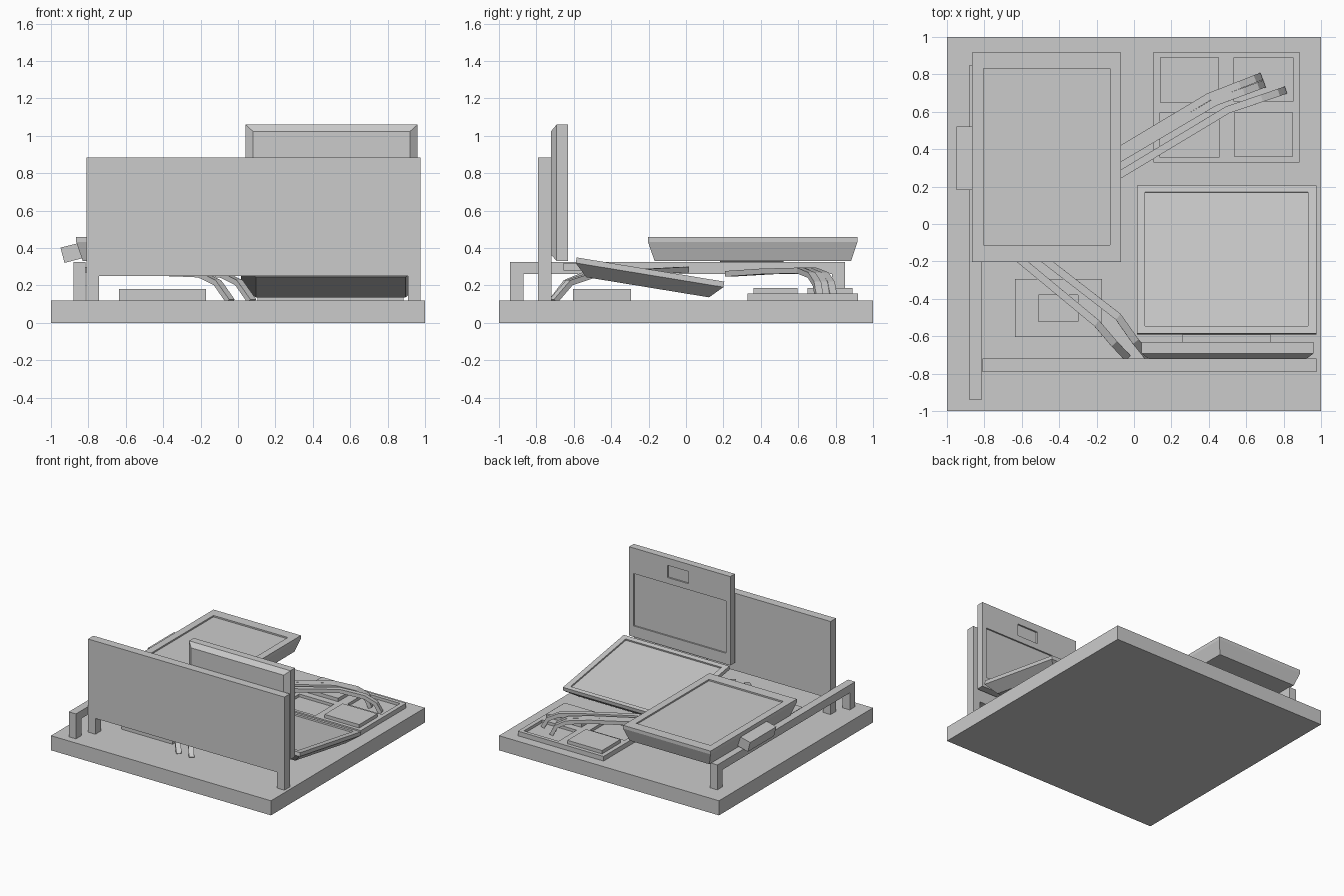
import bpy, bmesh, math
from mathutils import Vector, Matrix

if "Cube" in bpy.data.objects:
    bpy.data.objects.remove(bpy.data.objects["Cube"])


def finish(name, bm, matrix=Matrix()):
    bmesh.ops.recalc_face_normals(bm, faces=bm.faces)
    mesh = bpy.data.meshes.new(name)
    bm.to_mesh(mesh)
    bm.free()
    ob = bpy.data.objects.new(name, mesh)
    ob.matrix_world = matrix
    bpy.context.collection.objects.link(ob)
    return ob


def loft(name, rings, matrix=Matrix()):
    """Skin a list of equally sized point rings and cap both ends."""
    bm = bmesh.new()
    loops = [[bm.verts.new(p) for p in r] for r in rings]
    n = len(loops[0])
    for a, b in zip(loops, loops[1:]):
        for i in range(n):
            j = (i + 1) % n
            bm.faces.new((a[i], a[j], b[j], b[i]))
    bm.faces.new(loops[0])
    bm.faces.new(loops[-1])
    return finish(name, bm, matrix)


def rect(x0, x1, y0, y1, z):
    return [(x0, y0, z), (x1, y0, z), (x1, y1, z), (x0, y1, z)]


def box(name, x, y, z, matrix=Matrix()):
    return loft(name, [rect(*x, *y, z[0]), rect(*x, *y, z[1])], matrix)


def cut(ob, x, y, z):
    cutter = box(ob.name + "_cutter", x, y, z)
    cutter.hide_render = True
    cutter.hide_set(True)
    mod = ob.modifiers.new("recess", "BOOLEAN")
    mod.object = cutter
    mod.solver = "EXACT"


def arch(a0, a1, z_under, z_top, leg):
    """Outline of a beam standing on two legs."""
    return [(a0, .12), (a0, z_top), (a1, z_top), (a1, .12), (a1 - leg, .12),
            (a1 - leg, z_under), (a0 + leg, z_under), (a0 + leg, .12)]


def panel(name, w, d, h, rim, taper, inset, depth, matrix):
    """Shallow case: tapered underside, straight rim, sunken top. Top is at local z = 0."""
    w, d = w / 2, d / 2
    tx, ty = taper
    return loft(name, [rect(-w + tx, w - tx, -d + ty, d - ty, -h),
                       rect(-w, w, -d, d, -rim), rect(-w, w, -d, d, 0),
                       rect(*inset, 0), rect(*inset, -depth)], matrix)


def cable(name, pts, width=.04, thick=.03):
    pts = [Vector(p) for p in pts]
    rings = []
    for i, p in enumerate(pts):
        t = (pts[min(i + 1, len(pts) - 1)] - pts[max(i - 1, 0)]).normalized()
        side = Vector((-t.y, t.x, 0)).normalized()
        up = t.cross(side) * (thick / 2)
        side *= width / 2
        rings.append([p - side - up, p + side - up, p + side + up, p - side + up])
    loft(name, rings)


# Base slab
box("base", (-1, 1), (-1, 1), (0, .12))

# Standing wall and side rail
loft("front_wall", [[(a, y, z) for a, z in arch(-.81, .975, .25, .885, .067)] for y in (-.79, -.72)])
loft("side_rail", [[(x, a, z) for a, z in arch(-.94, .85, .26, .325, .07)] for x in (-.88, -.815)])

# Flat tray with its handle
panel("flat_panel", .795, 1.12, .13, .027, (.035, .035), (-.338, .338, -.47, .475), .012,
      Matrix.Translation((-.4675, .357, .46)))
box("panel_handle", (-.055, .055), (-.17, .17), (-.042, .042),
    Matrix.Translation((-.885, .352, .375)) @ Matrix.Rotation(-.25, 4, "Y"))

# Tilted lower panel, upright panel and the hinge between them
panel("tilted_panel", .96, .80, .096, .03, (.08, .067), (-.435, .435, -.36, .365), .012,
      Matrix.Translation((.495, -.19, .285)) @ Matrix.Rotation(math.radians(-9.3), 4, "X"))
upright = panel("upright_panel", .92, .73, .09, .06, (.04, .036), (-.42, .42, -.155, .275), .012,
                Matrix.Translation((.5, -.632, .695)) @ Matrix.Rotation(-math.pi / 2, 4, "X"))
cut(upright, (.42, .61), (-.645, -.6), (.9, 1.0))
box("hinge", (.26, .73), (-.655, -.56), (.28, .32))

# Keypad plate: two sunken pads and two raised pads on the diagonals
plate = box("pad_plate", (.105, .885), (.33, .92), (.12, .158))
cut(plate, (.14, .455), (.355, .595), (.135, .3))
cut(plate, (.535, .85), (.655, .89), (.135, .3))
box("raised_pad_back", (.14, .455), (.65, .89), (.158, .186))
box("raised_pad_front", (.535, .85), (.36, .595), (.158, .186))

# Low block with a sunken square
block = box("low_block", (-.635, -.17), (-.605, -.295), (.12, .18))
cut(block, (-.51, -.3), (-.52, -.38), (.165, .3))

# Cables from beneath the tray to the plate
for i, (start, mid, end) in enumerate([((-.36, .225), (.40, .68), (.67, .785)),
                                       ((-.29, .225), (.43, .65), (.685, .745)),
                                       ((-.14, .225), (.50, .61), (.80, .712))]):
    s, m, e = Vector(start), Vector(mid), Vector(end)
    half = s.lerp(m, .5)
    bend = m.lerp(e, .6)
    drop = m.lerp(e, .88)
    cable(f"back_cable_{i + 1}", [(*s, .262), (*half, .275), (*m, .28),
                                  (*bend, .255), (*drop, .21), (*e, .14)])

# Cables from beneath the tray to the wall foot
for i, dx in enumerate((0, .115)):
    cable(f"front_cable_{i + 1}", [(-.84 + dx, .0, .285), (-.2 + dx, -.53 + dx * .3, .258),
                                   (-.11 + dx, -.635 + dx * .1, .215), (-.04 + dx, -.71, .115)])
